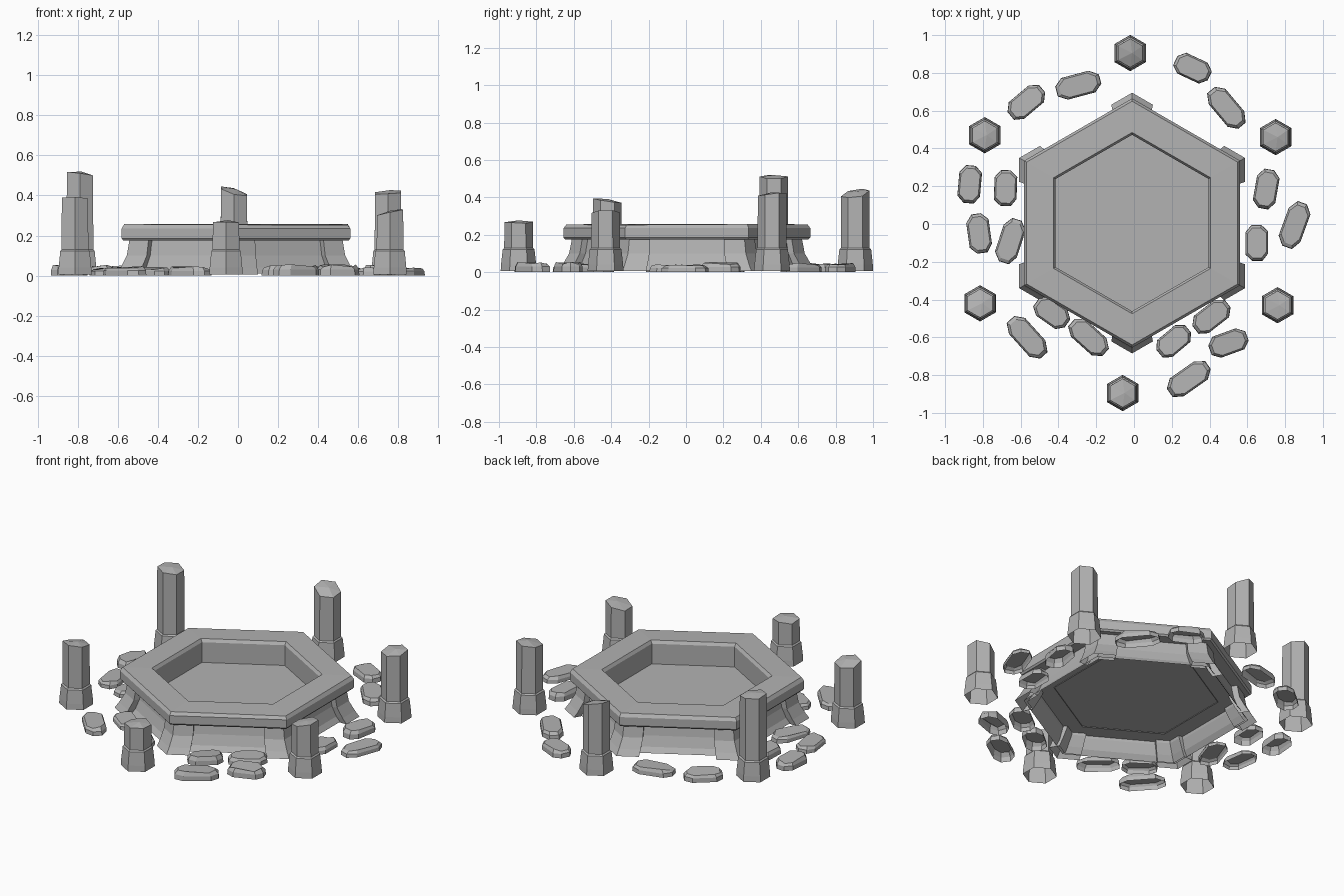
import bpy
import math
import random
from mathutils import Vector

random.seed(4)

default_cube = bpy.data.objects.get("Cube")
if default_cube:
    bpy.data.objects.remove(default_cube, do_unlink=True)

# Single weathered stone colour
stone = bpy.data.materials.new("grey_stone")
stone.use_nodes = True
colour = (0.45, 0.45, 0.45, 1)
stone.diffuse_color = colour
stone.node_tree.nodes["Principled BSDF"].inputs["Base Color"].default_value = colour


def make_object(name, verts, faces):
    mesh = bpy.data.meshes.new(name)
    mesh.from_pydata(verts, [], faces)
    mesh.materials.append(stone)
    mesh.update()
    obj = bpy.data.objects.new(name, mesh)
    bpy.context.collection.objects.link(obj)
    return obj


def loft(name, rings, cap=None):
    """Skin a stack of equal rings; cap is None, 'flat' or an apex point."""
    count = len(rings[0])
    verts = [tuple(p) for ring in rings for p in ring]
    faces = []
    for level in range(len(rings) - 1):
        low, high = level * count, (level + 1) * count
        for i in range(count):
            j = (i + 1) % count
            faces.append((low + i, low + j, high + j, high + i))
    last = len(verts) - count
    if cap == "flat":
        faces.append(tuple(range(last, last + count)))
    elif cap is not None:
        apex = len(verts)
        verts.append(tuple(cap))
        faces += [(last + i, last + (i + 1) % count, apex) for i in range(count)]
    return make_object(name, verts, faces)


def corner(index, radius, z=0.0):
    angle = math.radians(90 + 60 * index)
    return Vector((radius * math.cos(angle), radius * math.sin(angle), z))


def hexagon(radius, z, centre=(0, 0)):
    offset = Vector((centre[0], centre[1], 0))
    return [corner(i, radius, z) + offset for i in range(6)]


def jitter(ring, amount):
    return [p + Vector((0, 0, random.uniform(-amount, amount))) for p in ring]


# Basin: flared wall, overhanging rim and inner wall as one profile
basin_centre = (-0.01, 0.005)
profile = [
    (0.64, 0.01), (0.615, 0.04), (0.59, 0.10), (0.575, 0.175),
    (0.65, 0.175), (0.66, 0.185), (0.66, 0.235), (0.645, 0.258),
    (0.48, 0.258), (0.467, 0.24), (0.467, 0.11),
]
rings = [hexagon(r, z, basin_centre) for r, z in profile]
rings[7] = jitter(rings[7], 0.006)
loft("basin", rings)

# Basin floor, reaching out to the wall
make_object("basin_floor", hexagon(0.585, 0.115, basin_centre), [tuple(range(6))])

# Corner buttresses: curved pieces that wrap each corner of the wall
buttress_profile = [(0.69, 0.127, 0.005), (0.665, 0.122, 0.04),
                    (0.63, 0.115, 0.10), (0.615, 0.11, 0.178)]


def buttress_ring(index, radius, arm, z, depth=0.07):
    def arm_end(r, length, step):
        start = corner(index, r, z)
        side = corner(index + step, r, z) - start
        return start + side.normalized() * length
    inner, inner_arm = radius - depth, arm - depth / 2
    ring = [arm_end(radius, arm, -1), corner(index, radius, z),
            arm_end(radius, arm, 1), arm_end(inner, inner_arm, 1),
            corner(index, inner, z), arm_end(inner, inner_arm, -1)]
    return [p + Vector((*basin_centre, 0)) for p in ring]


for i in range(6):
    loft("buttress", [buttress_ring(i, *level) for level in buttress_profile], "flat")


# Broken pillars: flared foot, hexagonal shaft and a sloping broken top
def pillar(x, y, height, slope_x, slope_y):
    centre = (x, y)
    foot = [hexagon(0.096, 0.005, centre), hexagon(0.094, 0.04, centre),
            hexagon(0.085, 0.122, centre), hexagon(0.077, 0.13, centre)]
    top = hexagon(0.076, height, centre)
    for p in top:
        p.z += (p.x - x) * slope_x + (p.y - y) * slope_y
    apex = Vector((x + 0.01, y, height + 0.012))
    loft("pillar", foot + [jitter(top, 0.006)], apex)


for settings in [
    (-0.02, 0.905, 0.42, -0.25, 0.15),
    (0.75, 0.46, 0.415, 0, 0.15),
    (0.76, -0.43, 0.315, 0.18, 0),
    (-0.06, -0.895, 0.265, 0, 0),
    (-0.815, -0.42, 0.38, 0, -0.12),
    (-0.79, 0.47, 0.507, -0.1, 0),
]:
    pillar(*settings)


# Loose paving stones: long chamfered blocks with uneven tops
def paving_stone(x, y, length, degrees, width=0.12):
    turn = math.radians(degrees)
    height = random.uniform(0.035, 0.05)
    a, b = length / 2, width / 2
    outline = [(a, -b * 0.4), (a, b * 0.45), (a * 0.6, b), (-a * 0.65, b),
               (-a, b * 0.4), (-a, -b * 0.5), (-a * 0.6, -b), (a * 0.65, -b)]

    def ring(scale, z):
        return [Vector((x + scale * (u * math.cos(turn) - v * math.sin(turn)),
                        y + scale * (u * math.sin(turn) + v * math.cos(turn)), z))
                for u, v in outline]
    loft("paving_stone", [ring(1, 0), ring(0.98, height * 0.6),
                          jitter(ring(0.84, height), 0.007)], "flat")


for settings in [
    (0.31, 0.825, 0.2, -25), (0.49, 0.615, 0.25, -50),
    (-0.295, 0.735, 0.24, 15), (-0.57, 0.645, 0.22, 40),
    (-0.87, 0.21, 0.2, 85), (-0.68, 0.19, 0.19, 88),
    (-0.82, -0.05, 0.21, 98), (-0.655, -0.09, 0.24, 72),
    (-0.435, -0.47, 0.2, -35), (-0.565, -0.6, 0.26, -48),
    (-0.24, -0.6, 0.24, -42), (0.21, -0.62, 0.2, 40),
    (0.41, -0.49, 0.22, 38), (0.5, -0.63, 0.21, 20),
    (0.29, -0.82, 0.25, 35), (0.65, -0.1, 0.19, 90),
    (0.7, 0.185, 0.21, 80), (0.85, -0.005, 0.25, 70),
]:
    paving_stone(*settings)
